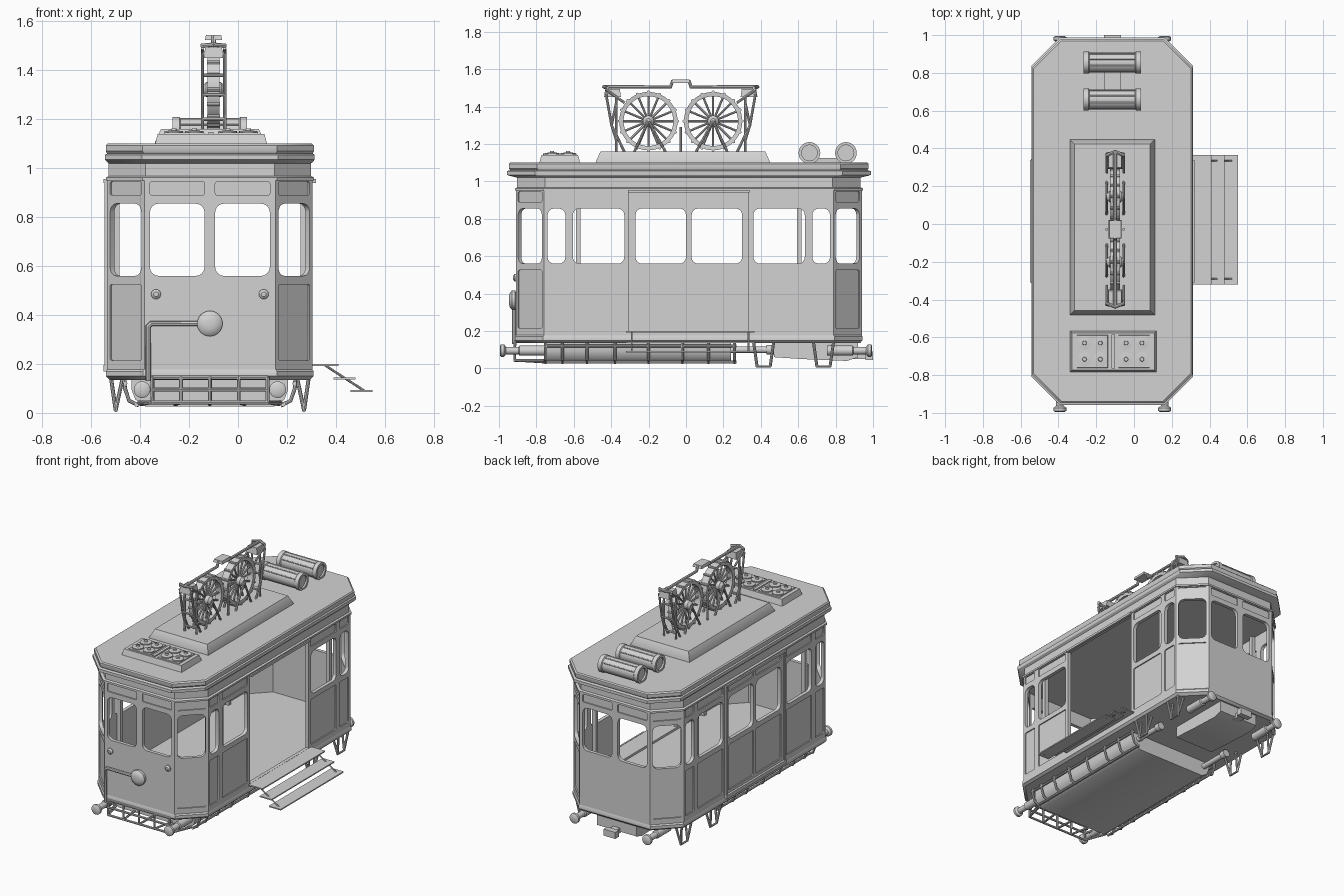
import bpy, bmesh, math
from mathutils import Vector, Matrix

if "Cube" in bpy.data.objects:
    bpy.data.objects.remove(bpy.data.objects["Cube"])

X0, Y0 = -0.115, 0.015          # centre of the car body
S = (-1, 1)
grey = bpy.data.materials.new("plain grey")
grey.diffuse_color = (0.65, 0.65, 0.65, 1)
grey.use_nodes = True
grey.node_tree.nodes["Principled BSDF"].inputs["Base Color"].default_value = grey.diffuse_color


def add(name, data):
    ob = bpy.data.objects.new(name, data)
    data.materials.append(grey)
    bpy.context.collection.objects.link(ob)
    return ob


def loft(name, rings, closed=False):
    bm = bmesh.new()
    vs = [[bm.verts.new(p) for p in r] for r in rings]
    n = len(vs[0])
    pairs = list(zip(vs, vs[1:])) + ([(vs[-1], vs[0])] if closed else [])
    for a, b in pairs:
        for i in range(n):
            bm.faces.new((a[i], a[(i + 1) % n], b[(i + 1) % n], b[i]))
    if not closed:
        bm.faces.new(vs[0])
        bm.faces.new(vs[-1])
    bmesh.ops.recalc_face_normals(bm, faces=bm.faces)
    me = bpy.data.meshes.new(name)
    bm.to_mesh(me)
    bm.free()
    return add(name, me)


def box(name, x0, x1, y0, y1, z0, z1, inset=0):
    def ring(z, d):
        return [(x0 + d, y0 + d, z), (x1 - d, y0 + d, z), (x1 - d, y1 - d, z), (x0 + d, y1 - d, z)]
    return loft(name, [ring(z0, 0), ring(z1, inset)])


def octagon(hx, hy, z, c=0.15):
    q = [(hx - c, -hy), (hx, c - hy), (hx, hy - c), (hx - c, hy)]
    q += [(-x, -y) for x, y in q]
    return [(X0 + x, Y0 + y, z) for x, y in q]


def lathe(name, c, axis, prof, n=24, closed=False):
    rings = []
    for r, t in prof:
        ring = []
        for i in range(n):
            a = 2 * math.pi * i / n
            v = [r * math.cos(a), r * math.sin(a)]
            v.insert("xyz".index(axis), t)
            ring.append(Vector(c) + Vector(v))
        rings.append(ring)
    return loft(name, rings, closed)


def tubes(name, paths, r, cyclic=False):
    cu = bpy.data.curves.new(name, 'CURVE')
    cu.dimensions = '3D'
    cu.bevel_depth, cu.bevel_resolution, cu.use_fill_caps = r, 2, True
    for pts in paths:
        sp = cu.splines.new('POLY')
        sp.points.add(len(pts) - 1)
        for p, co in zip(sp.points, pts):
            p.co = (*co, 1)
        sp.use_cyclic_u = cyclic
    return add(name, cu)


def sheet(name, p, q, holes, depth, thick, z0=0.15, z1=0.96):
    """Upright plate from p to q with rounded holes (u0, u1, z0, z1, radius)."""
    p, q = Vector((*p, 0)), Vector((*q, 0))
    d, up = (q - p).normalized(), Vector((0, 0, 1))
    n, half = d.cross(up), (q - p).length / 2
    cu = bpy.data.curves.new(name, 'CURVE')
    cu.dimensions, cu.fill_mode, cu.extrude = '2D', 'BOTH', thick / 2
    for a, b, lo, hi, r in [(-half, half, z0, z1, 0)] + holes:
        pts = []
        for k, (cx, cy) in enumerate([(b - r, hi - r), (a + r, hi - r), (a + r, lo + r), (b - r, lo + r)]):
            steps = 5 if r else 1
            for i in range(steps):
                t = math.pi / 2 * (k + i / max(steps - 1, 1))
                pts.append((cx + r * math.cos(t), cy + r * math.sin(t)))
        sp = cu.splines.new('POLY')
        sp.points.add(len(pts) - 1)
        for v, co in zip(sp.points, pts):
            v.co = (*co, 0, 1)
        sp.use_cyclic_u = True
    ob = add(name, cu)
    o = (p + q) / 2 - n * depth
    ob.matrix_world = Matrix(((d.x, up.x, n.x, o.x), (d.y, up.y, n.y, o.y), (d.z, up.z, n.z, o.z), (0, 0, 0, 1)))


# Body walls: an outer sheet with window and panel cut-outs, an inner with windows only
corner = [(x, y) for x, y, z in octagon(0.42, 0.925, 0, 0.152)]
WIN = (0.56, 0.855)
ends = [(-0.245, -0.022), (0.022, 0.245)]
small = [(-0.09, 0.09)]
outer_cols = [(s * (0.5 * (a + b)) - (b - a) / 2, s * (0.5 * (a + b)) + (b - a) / 2)
              for s in S for a, b in ((0.345, 0.62), (0.66, 0.755))]
doors = [(-0.285, -0.015), (0.015, 0.285)]
names = ["right_wall", "back_right_corner", "back_wall", "back_left_corner",
         "left_wall", "front_left_corner", "front_wall", "front_right_corner"]
for i, name in enumerate(names):
    p, q = corner[(i + 1) % 8], corner[(i + 2) % 8]
    cols = ends if name in ("front_wall", "back_wall") else small
    if name == "right_wall":
        cols = outer_cols
    if name == "left_wall":
        cols = outer_cols + doors
    wins = [(a, b, *WIN, 0.035) for a, b in cols]
    panels = [(a, b, 0.89, 0.945, 0.008) for a, b in cols]
    if cols is not ends:
        panels += [(a, b, 0.215, 0.525, 0.008) for a, b in cols]
    gap = [(-0.32, 0.32, 0.2, 0.945, 0)] if name == "right_wall" else []
    sheet(name + "_frame", p, q, wins + panels + gap, 0.004, 0.008)
    sheet(name + "_lining", p, q, wins + gap, 0.016, 0.016)

# Floor, roof with cornice, inner posts
loft("floor", [octagon(0.41, 0.915, 0.135), octagon(0.424, 0.929, 0.15),
               octagon(0.424, 0.929, 0.17), octagon(0.415, 0.92, 0.185)])
loft("roof", [octagon(*r) for r in ((0.425, 0.93, 0.95), (0.425, 0.93, 0.962), (0.414, 0.918, 0.968),
     (0.414, 0.918, 1.02), (0.425, 0.96, 1.03), (0.428, 0.973, 1.035), (0.428, 0.973, 1.055),
     (0.42, 0.955, 1.06), (0.425, 0.962, 1.07), (0.425, 0.962, 1.093), (0.418, 0.955, 1.1))])
for s in S:
    for t in S:
        x, y = X0 + t * 0.385, Y0 + s * 0.59
        box("inner_post", x - 0.015, x + 0.015, y - 0.012, y + 0.012, 0.18, 0.96)
for x in (-0.55, 0.303):
    box("door_header", x, x + 0.016, -0.31, 0.34, 0.94, 0.955)
box("left_door_sill", -0.55, -0.53, -0.31, 0.34, 0.17, 0.195)
for y in (-0.305, 0.335):
    box("door_edge", -0.545, -0.53, y - 0.008, y + 0.008, 0.18, 0.95)

# Folding steps on the right side
for x, z in ((0.3, 0.195), (0.39, 0.14), (0.46, 0.09)):
    box("step_tread", x, x + (0.11 if x < 0.35 else 0.09), -0.32, 0.365, z - 0.004, z + 0.004)
for y in (-0.29, 0.335):
    tubes("step_stringer", [[(0.355, y, 0.195), (0.52, y, 0.088)]], 0.005)

# Front lamp, its pipe and two marker lamps
lathe("headlight", (X0, -0.905, 0.365), 'y', [(0.03, 0), (0.052, -0.008), (0.052, -0.025), (0.04, -0.036), (0.02, -0.042)])
tubes("lamp_pipe", [[(X0, -0.92, 0.365), (-0.355, -0.92, 0.365), (-0.367, -0.92, 0.353), (-0.367, -0.92, 0.13)]], 0.011)
for x in (-0.335, 0.105):
    lathe("marker_lamp", (x, -0.905, 0.485), 'y', [(0.02, 0), (0.02, -0.012), (0.01, -0.02)], 16)

# Roof plinth, vent plate with round caps, air tanks
loft("roof_plinth", [[(X0 + a * hx, Y0 - 0.032 + b * hy, z) for a, b in ((-1, -1), (1, -1), (1, 1), (-1, 1))]
     for hx, hy, z in ((0.225, 0.465, 1.095), (0.225, 0.465, 1.105), (0.205, 0.445, 1.15), (0.2, 0.44, 1.16))])
box("vent_plate", -0.34, 0.12, -0.785, -0.565, 1.095, 1.14, 0.012)
for gx in (-0.22, 0.0):
    box("vent_group", gx - 0.085, gx + 0.085, -0.765, -0.585, 1.13, 1.145, 0.004)
    for s in S:
        for t in S:
            lathe("vent_cap", (gx + s * 0.042, -0.673 + t * 0.043, 1.14), 'z',
                  [(0.038, 0), (0.038, 0.012), (0.012, 0.014), (0.01, 0.022)], 16)
box("vent_divider", -0.12, -0.1, -0.765, -0.585, 1.13, 1.148)
for y in (0.66, 0.855):
    prof = [(0.042, -0.14), (0.042, -0.152), (0.058, -0.152), (0.058, -0.125), (0.053, -0.12),
            (0.053, 0.12), (0.058, 0.125), (0.058, 0.152), (0.042, 0.152), (0.042, 0.14)]
    lathe("air_tank", (X0, y, 1.152), 'x', prof, 28)
    for k in (-30, 10, 50, 90):
        a = math.radians(k + 60)
        c = (y + 0.053 * math.cos(a), 1.152 + 0.053 * math.sin(a))
        tubes("tank_rib", [[(X0 - 0.12, *c), (X0 + 0.12, *c)]], 0.004)
box("tank_link", -0.16, -0.07, 0.66, 0.855, 1.095, 1.125)

# Two spoked wheels on the roof
WX, WC, WZ = -0.1, -0.028, 1.322
for e in S:
    y = WC + e * 0.173
    lathe("roof_wheel_rim", (WX, y, WZ), 'x', [(0.133, -0.022), (0.156, -0.025), (0.156, 0.025), (0.133, 0.022)], 40, True)
    lathe("roof_wheel_hub", (WX, y, WZ), 'x', [(0.014, -0.045), (0.03, -0.03), (0.03, 0.03), (0.014, 0.045)], 16)
    ring = [(math.cos(2 * math.pi * i / 16), math.sin(2 * math.pi * i / 16)) for i in range(16)]
    tubes("wheel_spokes", [[(WX, y + 0.02 * c, WZ + 0.02 * s), (WX, y + 0.14 * c, WZ + 0.14 * s)] for c, s in ring], 0.006)
    tubes("wheel_lugs", [[(WX - 0.027, y + 0.156 * c, WZ + 0.156 * s), (WX + 0.027, y + 0.156 * c, WZ + 0.156 * s)]
                         for c, s in ring], 0.008)

# Lattice frame around the roof wheels
paths = []
for x in (WX - 0.045, WX + 0.045):
    for e in S:
        def P(dy, z): return (x, WC + e * dy, z)
        paths += [[P(0.40, 1.47), P(0.37, 1.30), P(0.30, 1.155)], [P(0.345, 1.45), P(0.345, 1.155)],
                  [P(0.345, 1.42), P(0.37, 1.30), P(0.345, 1.22)], [P(0.40, 1.49), P(0.30, 1.42)],
                  [P(0.173, WZ), P(0.25, 1.155)], [P(0.173, WZ), P(0.08, 1.155)]]
    paths.append([(x, WC, 1.155), (x, WC, 1.29)])
for e in S:
    for dy, z in ((0.37, 1.30), (0.345, 1.2), (0.345, 1.38), (0.40, 1.47)):
        paths.append([(WX + s * 0.045, WC + e * dy, z) for s in S])
tubes("roof_frame_struts", paths, 0.007)
tubes("frame_top_rail", [[(WX, WC + y, z) for y, z in ((-0.41, 1.505), (-0.055, 1.505), (-0.045, 1.535),
      (0.045, 1.535), (0.055, 1.505), (0.41, 1.505))]], 0.01)
box("top_bridge", WX - 0.035, WX + 0.035, WC - 0.05, WC + 0.05, 1.525, 1.545, 0.004)
for e in S:
    y = WC + e * 0.365
    box("frame_end_block", WX - 0.04, WX + 0.04, y - 0.045, y + 0.045, 1.45, 1.495, 0.006)
    tubes("frame_end_bar", [[(WX - 0.05, WC + e * 0.39, 1.5), (WX, WC + e * 0.412, 1.505), (WX + 0.05, WC + e * 0.39, 1.5)]], 0.009)

# Underbody tank with side rails and hoops
sec = [(-0.32, 0.14), (-0.32, 0.095), (-0.305, 0.055), (-0.265, 0.027),
       (0.265, 0.027), (0.305, 0.055), (0.32, 0.095), (0.32, 0.14)]
loft("underbody_tank", [[(X0 + x, y, z) for x, z in sec] for y in (-0.76, 0.24)])
paths = []
for s in S:
    for dx, z in ((0.345, 0.12), (0.3, 0.033)):
        paths.append([(X0 + s * dx, -0.76, z), (X0 + s * dx, 0.27, z)])
    for y in (-0.75, -0.66, -0.53, -0.38, -0.2, -0.02, 0.12, 0.26):
        paths.append([(X0 + s * dx, y, z) for dx, z in ((0.35, 0.15), (0.347, 0.1), (0.33, 0.05), (0.29, 0.03))])
tubes("side_hoops", paths, 0.008)

# Front bar basket
def rail(z, k): return [(X0 - 0.29, -0.76, z), (X0 - 0.235 - k, -0.915, z), (X0 + 0.235 + k, -0.915, z), (X0 + 0.29, -0.76, z)]
paths = [rail(0.145, 0), rail(0.095, 0), rail(0.042, 0)]
for x in (-0.235, -0.118, 0, 0.118, 0.235):
    paths.append([(X0 + x, -0.915, 0.15), (X0 + x, -0.915, 0.042), (X0 + x * 1.2, -0.76, 0.035)])
tubes("front_basket", paths, 0.008)

# Buffers at both ends
for e in S:
    for s in S:
        x, y = X0 + s * 0.277, e * 0.995
        lathe("buffer", (x, y, 0.095), 'y', [(r, -e * t) for r, t in ((0.025, 0), (0.034, 0.006), (0.034, 0.022),
              (0.02, 0.032), (0.02, 0.1), (0.027, 0.105), (0.027, 0.24))], 20)

# Rear stirrups, rear box and coupler, short side cylinders
for s in S:
    for y in (0.415, 0.735):
        x = X0 + s * 0.385
        tubes("stirrup", [[(x - s * 0.03, y - 0.055, 0.15), (x, y - 0.035, 0.01), (x, y + 0.035, 0.01), (x - s * 0.03, y + 0.055, 0.15)],
                          [(x + s * 0.02, y - 0.055, 0.15), (x, y - 0.035, 0.01)],
                          [(x + s * 0.02, y + 0.055, 0.15), (x, y + 0.035, 0.01)]], 0.008)
    lathe("side_cylinder", (X0 + s * 0.277, 0.37, 0.1), 'y', [(0.018, -0.13), (0.018, 0.06), (0.026, 0.06), (0.026, 0.1)], 16)
loft("rear_box", [[(X0 + a * 0.15, y, z) for a, z in ((-1, 0.14), (-1, lo), (1, lo), (1, 0.14))]
     for y, lo in ((0.47, 0.06), (0.62, 0.05), (0.86, 0.04), (0.92, 0.06))])
box("coupler_bar", X0 - 0.025, X0 + 0.025, 0.88, 0.985, 0.05, 0.085)
box("coupler_head", X0 - 0.045, X0 + 0.045, 0.96, 1.0, 0.045, 0.09)

# Turn curves into meshes and smooth the round parts
bpy.ops.object.select_all(action='SELECT')
bpy.context.view_layer.objects.active = bpy.context.collection.objects[0]
bpy.ops.object.convert(target='MESH')
bpy.ops.object.shade_smooth_by_angle(angle=math.radians(35))
